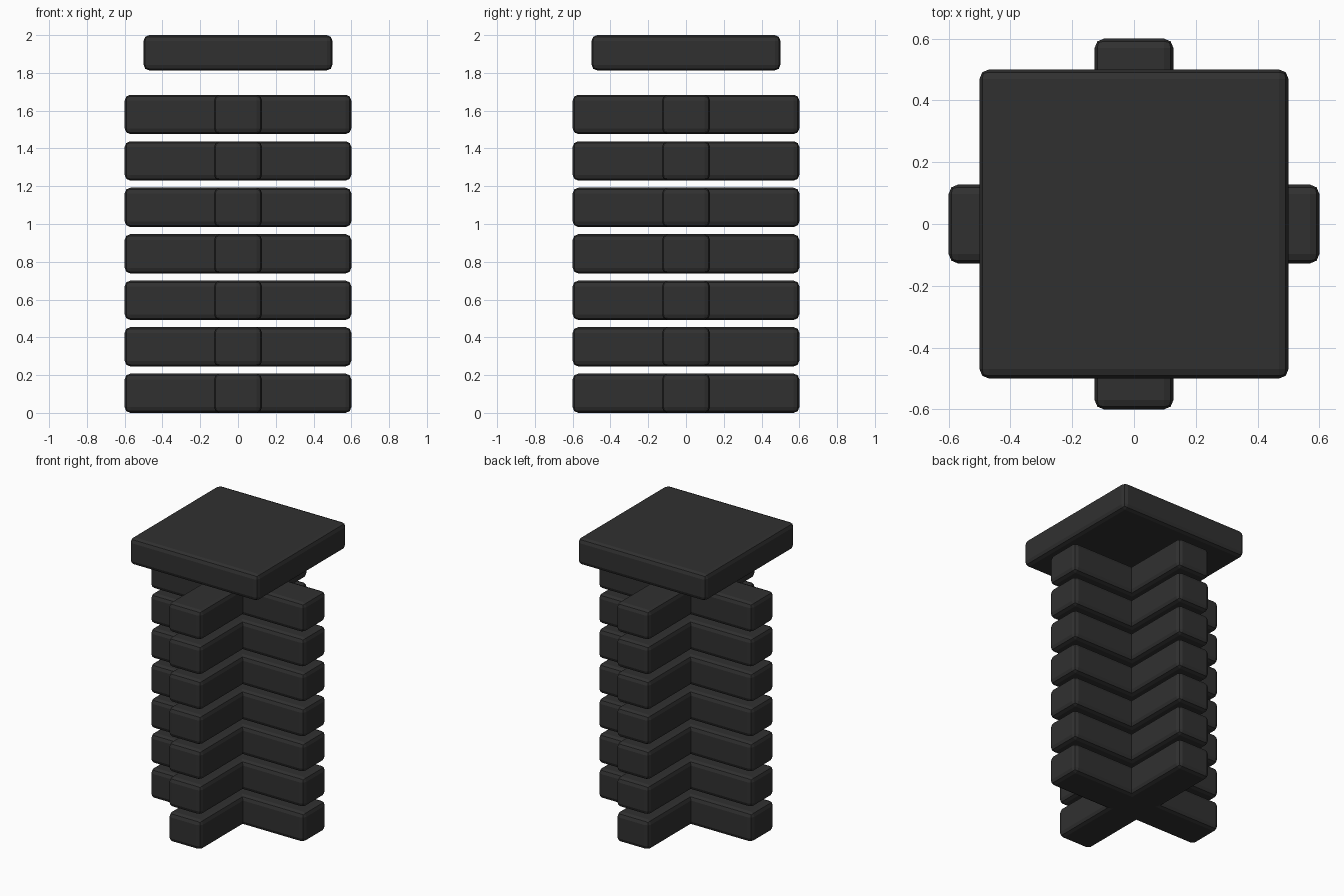
import bpy

if "Cube" in bpy.data.objects:
    bpy.data.objects.remove(bpy.data.objects["Cube"])

charcoal = bpy.data.materials.new("charcoal")
charcoal.diffuse_color = (0.03, 0.03, 0.03, 1)
charcoal.use_nodes = True
charcoal.node_tree.nodes["Principled BSDF"].inputs["Base Color"].default_value = charcoal.diffuse_color


def block(name, size, z):
    """Box with softened edges, centred on the z axis."""
    bpy.ops.mesh.primitive_cube_add(size=1, location=(0, 0, z))
    ob = bpy.context.object
    ob.name = name
    ob.scale = size
    bpy.ops.object.transform_apply(location=False, rotation=False, scale=True)
    bevel = ob.modifiers.new("soft_edges", 'BEVEL')
    bevel.width = 0.03
    bevel.segments = 2
    ob.data.materials.append(charcoal)
    return ob


# Column of seven floating crosses, each made of two crossed bars
LENGTH, WIDTH, HEIGHT, PITCH = 1.2, 0.255, 0.208, 0.246
for i in range(7):
    z = HEIGHT / 2 + i * PITCH
    block(f"cross_bar_x_{i + 1}", (LENGTH, WIDTH, HEIGHT), z)
    block(f"cross_bar_y_{i + 1}", (WIDTH, LENGTH, HEIGHT), z)

# Square top plate
block("top_plate", (1.0, 1.0, 0.187), 2 - 0.187 / 2)
